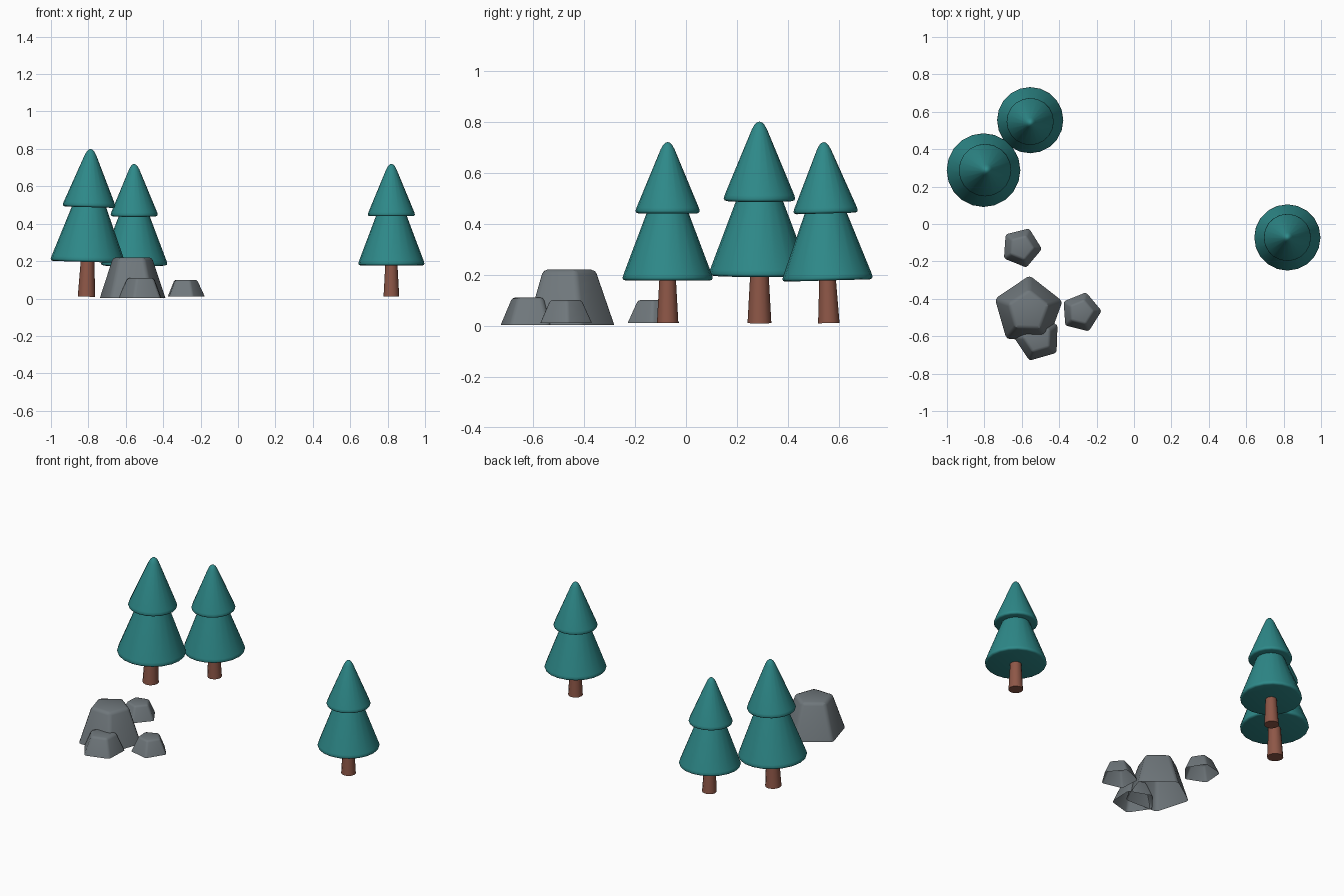
import bpy, bmesh, math
from mathutils import Matrix, Vector

cube = bpy.data.objects.get("Cube")
if cube:
    bpy.data.objects.remove(cube, do_unlink=True)


def material(name, color):
    m = bpy.data.materials.new(name)
    m.use_nodes = True
    m.diffuse_color = (*color, 1)
    bsdf = m.node_tree.nodes["Principled BSDF"]
    bsdf.inputs["Base Color"].default_value = (*color, 1)
    bsdf.inputs["Roughness"].default_value = 0.8
    return m


TEAL = material("teal needles", (0.027, 0.25, 0.25))
BROWN = material("brown bark", (0.27, 0.095, 0.063))
GREY = material("grey stone", (0.16, 0.185, 0.2))


def add_object(name, bm, mat, angle):
    bmesh.ops.recalc_face_normals(bm, faces=bm.faces)
    mesh = bpy.data.meshes.new(name)
    bm.to_mesh(mesh)
    bm.free()
    mesh.materials.append(mat)
    obj = bpy.data.objects.new(name, mesh)
    bpy.context.collection.objects.link(obj)
    bpy.ops.object.select_all(action='DESELECT')
    obj.select_set(True)
    bpy.context.view_layer.objects.active = obj
    bpy.ops.object.shade_smooth_by_angle(angle=math.radians(angle))
    return obj


def lathe(name, profile, sides, mat, place):
    """Revolve (radius, height) points around z; radius 0 closes the end."""
    bm = bmesh.new()
    verts = [bm.verts.new((r, 0, z)) for r, z in profile]
    edges = [bm.edges.new(pair) for pair in zip(verts, verts[1:])]
    bmesh.ops.spin(bm, geom=verts + edges, cent=(0, 0, 0), axis=(0, 0, 1),
                   angle=math.tau, steps=sides, use_merge=True)
    bmesh.ops.remove_doubles(bm, verts=bm.verts, dist=1e-5)
    bm.transform(place)
    return add_object(name, bm, mat, 50)


# Tree outlines, measured from the foot of the trunk
TRUNK = [(0, 0), (0.042, 0), (0.031, 0.2), (0, 0.2)]
LOWER = [(0, 0.167), (0.165, 0.167), (0.174, 0.17), (0.177, 0.177),
         (0.173, 0.191), (0.081, 0.435), (0, 0.435)]
UPPER = [(0, 0.43), (0.115, 0.43), (0.123, 0.433), (0.126, 0.44),
         (0.122, 0.453), (0.027, 0.682), (0.018, 0.698), (0.009, 0.707), (0, 0.71)]


def tree(name, foot, size, lean_x=0, lean_y=0):
    place = (Matrix.Translation((*foot, 0.01)) @ Matrix.Rotation(lean_x, 4, 'Y')
             @ Matrix.Rotation(-lean_y, 4, 'X') @ Matrix.Scale(size, 4))
    lathe(name + "_trunk", TRUNK, 12, BROWN, place)
    lathe(name + "_lower_branches", LOWER, 20, TEAL, place)
    lathe(name + "_upper_branches", UPPER, 20, TEAL, place)


tree("right_tree", (-0.81, 0.288), 1.113, lean_x=0.028)
tree("back_tree", (-0.555, 0.56), 1, lean_y=-0.028)
tree("left_tree", (0.82, -0.072), 1)


def rock(name, centre, radius, top_radius, base, top, phase, bevel):
    """Five-sided tapered stone, open underneath, with softened edges."""
    bm = bmesh.new()
    rings = []
    for r, z in ((radius, base), (top_radius, top)):
        ring = []
        for i in range(5):
            a = math.radians(phase + 72 * i)
            ring.append(bm.verts.new((centre[0] + r * math.cos(a),
                                      centre[1] + r * math.sin(a), z)))
        rings.append(ring)
    low, high = rings
    for i in range(5):
        j = (i + 1) % 5
        bm.faces.new((low[i], low[j], high[j], high[i]))
    bm.faces.new(high)
    edges = [e for e in bm.edges if not e.is_boundary]
    bmesh.ops.bevel(bm, geom=edges, offset=bevel, segments=2, profile=0.5,
                    affect='EDGES', clamp_overlap=True)
    return add_object(name, bm, GREY, 35)


rock("large_rock", (-0.565, -0.465), 0.19, 0.115, 0.003, 0.22, 88, 0.018)
rock("front_rock", (-0.515, -0.61), 0.128, 0.08, 0.003, 0.11, 34, 0.013)
rock("inner_rock", (-0.283, -0.472), 0.11, 0.068, 0.01, 0.1, 76, 0.011)
rock("back_rock", (-0.602, -0.126), 0.11, 0.068, 0.01, 0.1, 68, 0.011)
